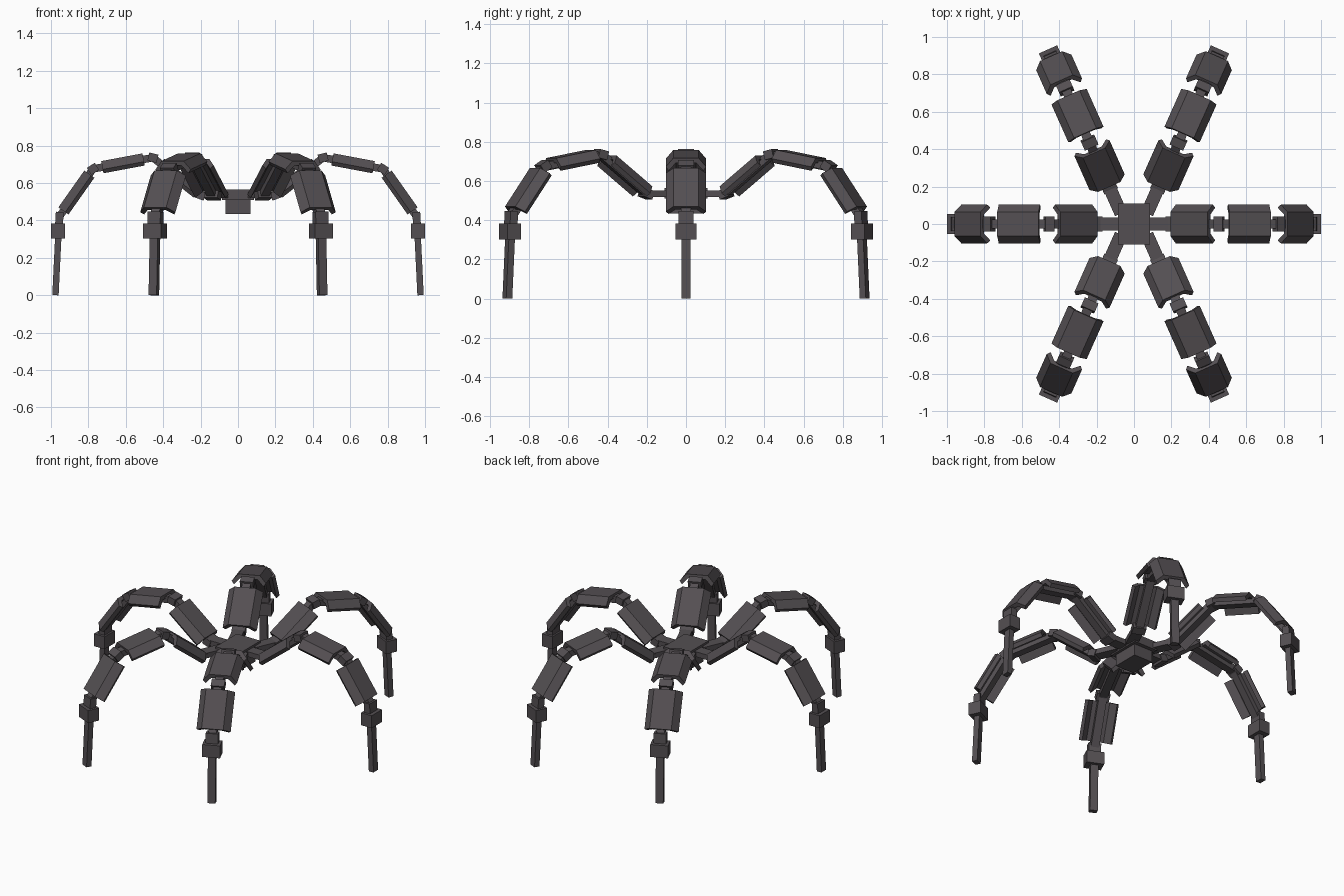
import bpy, bmesh, math
from mathutils import Vector, Matrix

if "Cube" in bpy.data.objects:
    bpy.data.objects.remove(bpy.data.objects["Cube"])

metal = bpy.data.materials.new("dark_grey")
metal.diffuse_color = (0.088, 0.078, 0.085, 1)
metal.use_nodes = True
metal.node_tree.nodes["Principled BSDF"].inputs["Base Color"].default_value = metal.diffuse_color


def rect(w, h):
    return [(-w / 2, -h / 2), (w / 2, -h / 2), (w / 2, h / 2), (-w / 2, h / 2)]


def prism(name, section, a, b):
    """Extrude a (sideways, outward) section from a to b, points in the (radius, height) plane."""
    a, b = Vector((a[0], 0, a[1])), Vector((b[0], 0, b[1]))
    side = Vector((0, 1, 0))
    out = (b - a).normalized().cross(side)
    bm = bmesh.new()
    face = bm.faces.new([bm.verts.new(a + side * s + out * n) for s, n in section])
    ext = bmesh.ops.extrude_face_region(bm, geom=[face])["geom"]
    bmesh.ops.translate(bm, vec=b - a, verts=[v for v in ext if isinstance(v, bmesh.types.BMVert)])
    bmesh.ops.recalc_face_normals(bm, faces=bm.faces)
    mesh = bpy.data.meshes.new(name)
    bm.to_mesh(mesh)
    bm.free()
    mesh.materials.append(metal)
    return mesh


def place(name, mesh, matrix=Matrix()):
    ob = bpy.data.objects.new(name, mesh)
    bpy.context.collection.objects.link(ob)
    ob.matrix_world = matrix


def along(a, b, f):
    return (a[0] + (b[0] - a[0]) * f, a[1] + (b[1] - a[1]) * f)


# Body: wide plate with a smaller block below
place("body_plate", prism("body_plate", rect(0.22, 0.055), (-0.085, 0.5375), (0.085, 0.5375)))
place("body_block", prism("body_block", rect(0.17, 0.08), (-0.067, 0.475), (0.067, 0.475)))

# Joint positions of one leg as (radius, height)
hip, knee_1, knee_2, knee_3, ankle = (0.04, 0.535), (0.2, 0.535), (0.455, 0.735), (0.775, 0.675), (0.955, 0.42)

# Bent armour plate section: flat back with two wings folded inward
armour = [(-0.065, 0.033), (-0.103, -0.012), (-0.088, -0.033), (-0.052, 0.008),
          (0.052, 0.008), (0.088, -0.033), (0.103, -0.012), (0.065, 0.033)]

parts = {"hip_rod": prism("hip_rod", rect(0.07, 0.033), hip, knee_1)}
segments = [("inner", knee_1, knee_2, 0.06, 0.84),
            ("middle", knee_2, knee_3, 0.155, 0.845),
            ("outer", knee_3, ankle, 0.11, 0.88)]
for label, a, b, f0, f1 in segments:
    parts[label + "_beam"] = prism(label + "_beam", rect(0.05, 0.04), a, b)
    parts[label + "_armour"] = prism(label + "_armour", armour, along(a, b, f0), along(a, b, f1))

# Joint blocks, turned to the mean direction of their neighbours
for label, p, slope in (("inner", knee_1, 20), ("middle", knee_2, 14), ("outer", knee_3, -33)):
    d = Vector((math.cos(math.radians(slope)), math.sin(math.radians(slope)))) * 0.025
    parts[label + "_joint"] = prism(label + "_joint", rect(0.08, 0.045),
                                    (p[0] - d.x, p[1] - d.y), (p[0] + d.x, p[1] + d.y))

# Ankle link, cuff and foot
parts["ankle_link"] = prism("ankle_link", rect(0.075, 0.042), (0.953, 0.445), (0.957, 0.375))
parts["cuff"] = prism("cuff", rect(0.107, 0.076), (0.962, 0.383), (0.962, 0.302))
parts["foot"] = prism("foot", rect(0.047, 0.034), (0.959, 0.35), (0.976, 0.0))

# Six legs: one to each side, four near the corners
legs = [(0, 0, 0), (180, 0, 0)]
legs += [(sy * (66 if sx > 0 else 114), sx * 0.053, sy * 0.02) for sx in (1, -1) for sy in (1, -1)]
for i, (angle, x, y) in enumerate(legs, 1):
    m = Matrix.Translation((x, y, 0)) @ Matrix.Rotation(math.radians(angle), 4, "Z")
    for name, mesh in parts.items():
        place(f"leg_{i}_{name}", mesh, m)
